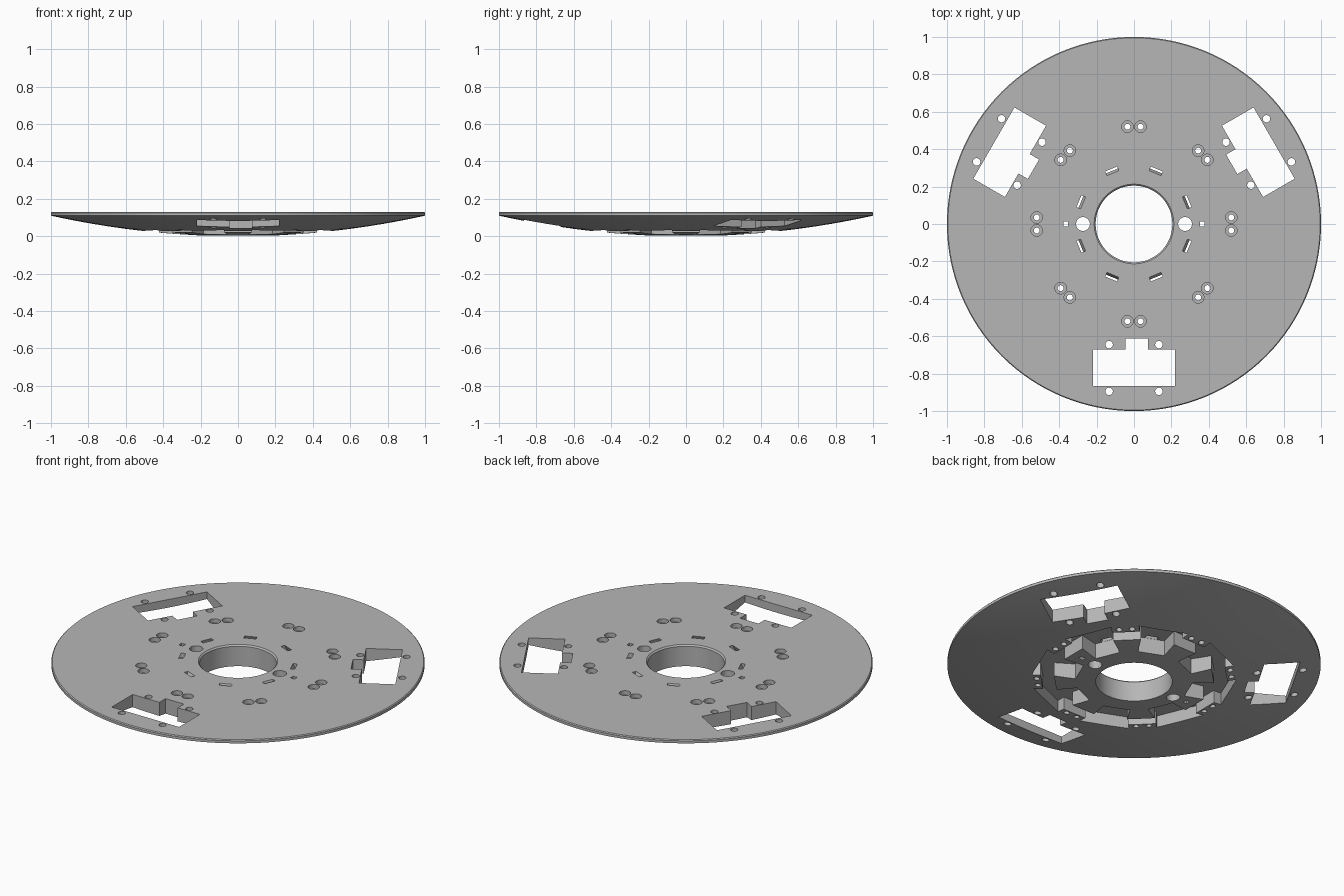
import bpy, bmesh, math
from math import pi, cos, sin, radians
from mathutils import Matrix, Vector

cube = bpy.data.objects.get("Cube")
if cube:
    bpy.data.objects.remove(cube, do_unlink=True)

mat = bpy.data.materials.new("plain grey")
mat.use_nodes = True
GREY = (0.47, 0.47, 0.47, 1)
mat.diffuse_color = GREY
mat.node_tree.nodes["Principled BSDF"].inputs["Base Color"].default_value = GREY


def finish(bm, name):
    bmesh.ops.recalc_face_normals(bm, faces=bm.faces)
    mesh = bpy.data.meshes.new(name)
    bm.to_mesh(mesh)
    bm.free()
    mesh.materials.append(mat)
    obj = bpy.data.objects.new(name, mesh)
    bpy.context.collection.objects.link(obj)
    return obj


def prism(bm, points, z0, z1, matrix=Matrix()):
    low = [bm.verts.new(matrix @ Vector((x, y, z0))) for x, y in points]
    high = [bm.verts.new(matrix @ Vector((x, y, z1))) for x, y in points]
    bm.faces.new(low[::-1])
    bm.faces.new(high)
    n = len(points)
    for i in range(n):
        j = (i + 1) % n
        bm.faces.new((low[i], low[j], high[j], high[i]))


def circle(r, n=20, x=0, y=0):
    return [(x + r * cos(2 * pi * i / n), y + r * sin(2 * pi * i / n)) for i in range(n)]


def box(x0, x1, y0, y1):
    return [(x0, y0), (x1, y0), (x1, y1), (x0, y1)]


def turn(degrees):
    return Matrix.Rotation(radians(degrees), 4, 'Z')


def polar(r, degrees):
    return (r * cos(radians(degrees)), r * sin(radians(degrees)))


def cut(target, cutter):
    mod = target.modifiers.new("cut", 'BOOLEAN')
    mod.operation = 'DIFFERENCE'
    mod.solver = 'EXACT'
    mod.object = cutter
    bpy.context.view_layer.update()
    graph = bpy.context.evaluated_depsgraph_get()
    mesh = bpy.data.meshes.new_from_object(target.evaluated_get(graph))
    target.modifiers.clear()
    target.data = mesh
    bpy.data.objects.remove(cutter, do_unlink=True)


# Lens shaped disc: flat top, domed underside, round central opening
TOP, HOLE = 0.13, 0.205
profile = [(HOLE, 0.0045)]
profile += [(r, 0.11 * r * r) for r in [HOLE + (1 - HOLE) * i / 14 for i in range(1, 15)]]
profile += [(1, 0.125), (0.995, TOP), (HOLE + 0.008, TOP), (HOLE, TOP - 0.008)]
bm = bmesh.new()
SEGMENTS = 128
rings = []
for i in range(SEGMENTS):
    a = 2 * pi * i / SEGMENTS
    rings.append([bm.verts.new((r * cos(a), r * sin(a), z)) for r, z in profile])
for i in range(SEGMENTS):
    a, b = rings[i], rings[(i + 1) % SEGMENTS]
    for j in range(len(profile)):
        k = (j + 1) % len(profile)
        bm.faces.new((a[j], b[j], b[k], a[k]))
disc = finish(bm, "base_disc")

# Octagonal recess underneath, leaving a notched hub and screw bosses
FLOOR = 0.102
bm = bmesh.new()
prism(bm, [polar(0.575, 45 * k) for k in range(8)], -0.1, FLOOR)
recess = finish(bm, "recess_cutter")
bm = bmesh.new()
star = []
for k in range(8):
    for r, offset in ((0.315, -9), (0.43, -10), (0.43, 10), (0.315, 9)):
        star.append(polar(r, 45 * k + offset))
prism(bm, star, -0.2, 0.2)
for k in range(8):
    prism(bm, box(0.495, 0.7, -0.075, 0.075), -0.2, 0.2, turn(45 * k))
cut(recess, finish(bm, "hub_and_bosses"))
cut(disc, recess)

# Three wheel openings with a drive notch and four fixing holes each
bm = bmesh.new()
opening = [(-0.22, -0.865), (0.22, -0.865), (0.22, -0.67), (0.075, -0.67),
           (0.075, -0.612), (-0.045, -0.612), (-0.045, -0.67), (-0.22, -0.67)]
for k in range(3):
    prism(bm, opening, -0.1, 0.3, turn(120 * k))
    for x in (-0.133, 0.133):
        for y in (-0.895, -0.645):
            prism(bm, circle(0.02, 20, x, y), -0.1, 0.3, turn(120 * k))
cut(disc, finish(bm, "wheel_opening_cutter"))

# Eight pairs of screw holes, eight tilted slots, cable holes and pin holes
bm = bmesh.new()
for k in range(8):
    for y in (-0.035, 0.035):
        prism(bm, circle(0.016, 16, 0.52, y), -0.1, 0.3, turn(45 * k))
    tilt = Matrix.Translation((0.312, 0, 0.118)) @ Matrix.Rotation(radians(-25), 4, 'Y')
    prism(bm, box(-0.011, 0.011, -0.034, 0.034), -0.035, 0.05, turn(45 * k + 22.5) @ tilt)
for side in (-1, 1):
    prism(bm, circle(0.037, 28, 0.273 * side, 0), -0.1, 0.3)
    x = 0.365 * side
    prism(bm, box(x - 0.013, x + 0.013, -0.013, 0.013), -0.1, 0.3)
cut(disc, finish(bm, "small_hole_cutter"))

# Shallow countersinks around the screw holes
bm = bmesh.new()
for k in range(8):
    for y in (-0.035, 0.035):
        prism(bm, circle(0.031, 20, 0.52, y), TOP - 0.025, 0.3, turn(45 * k))
cut(disc, finish(bm, "countersink_cutter"))

# Smooth curved surfaces, crisp edges
bpy.ops.object.select_all(action='DESELECT')
disc.select_set(True)
bpy.context.view_layer.objects.active = disc
bpy.ops.object.shade_smooth_by_angle(angle=radians(25))
